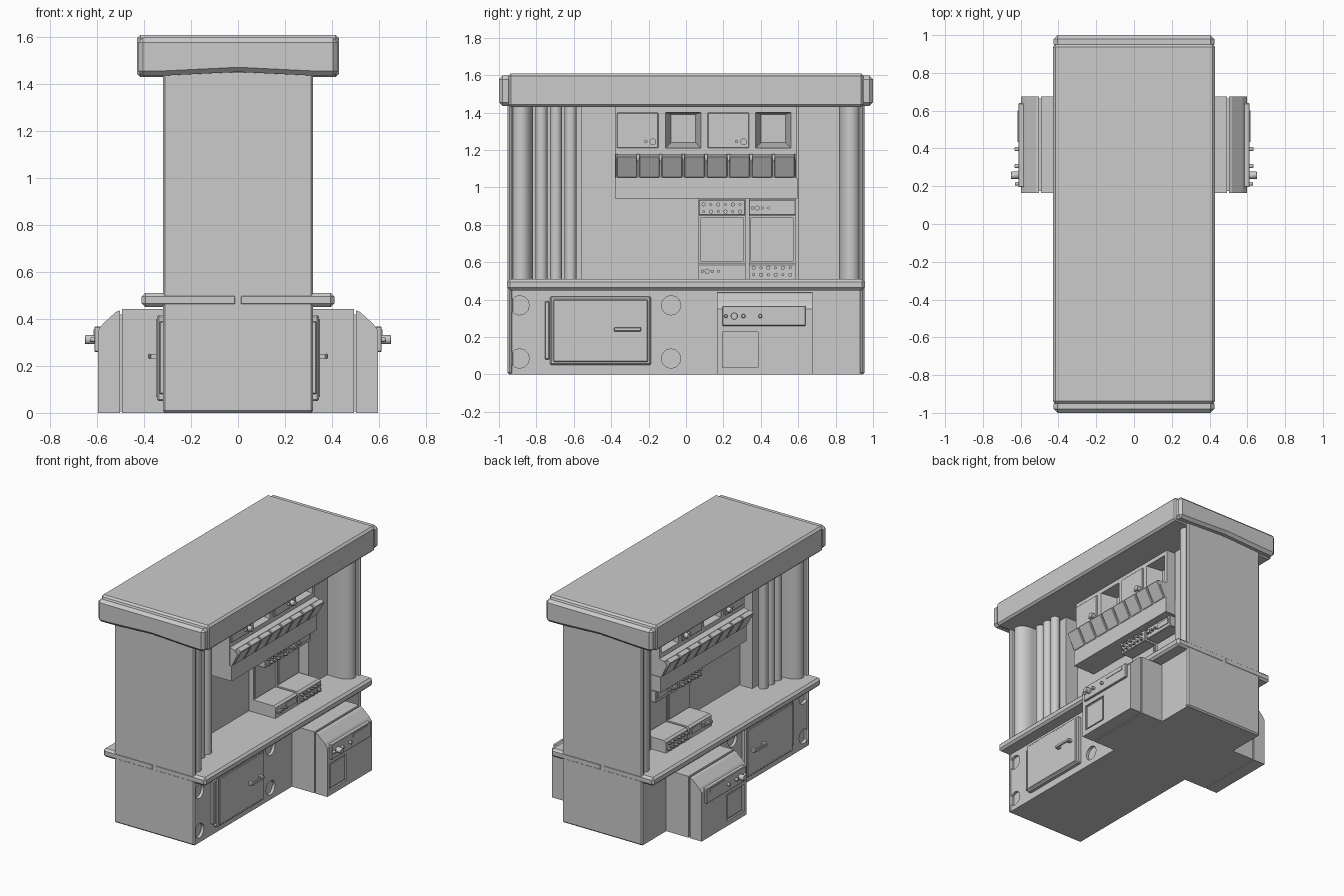
import bpy, bmesh, math
from mathutils import Matrix

if "Cube" in bpy.data.objects:
    bpy.data.objects.remove(bpy.data.objects["Cube"])


def finish(name, bm, bevel=0.0, mirror=True, smooth=False, cutters=()):
    bmesh.ops.recalc_face_normals(bm, faces=bm.faces)
    me = bpy.data.meshes.new(name)
    bm.to_mesh(me)
    bm.free()
    if smooth:
        me.polygons.foreach_set("use_smooth", [True] * len(me.polygons))
        me.set_sharp_from_angle(angle=math.radians(40))
    ob = bpy.data.objects.new(name, me)
    bpy.context.collection.objects.link(ob)
    for c in cutters:
        m = ob.modifiers.new("cut", 'BOOLEAN')
        m.object, m.operation, m.solver = c, 'DIFFERENCE', 'EXACT'
    if bevel:
        m = ob.modifiers.new("bevel", 'BEVEL')
        m.width, m.segments, m.limit_method = bevel, 1, 'ANGLE'
    if mirror:
        m = ob.modifiers.new("mirror", 'MIRROR')
        m.use_axis = (True, False, False)
        m.use_clip = m.use_mirror_merge = False
    return ob


def box(name, x, y, z, **kw):
    bm = bmesh.new()
    bmesh.ops.create_cube(bm, size=1)
    for v in bm.verts:
        for i, (lo, hi) in enumerate((x, y, z)):
            v.co[i] = lo if v.co[i] < 0 else hi
    return finish(name, bm, **kw)


def prism(name, pts, y0, y1, **kw):
    """x-z profile swept along y"""
    bm = bmesh.new()
    f = bm.faces.new([bm.verts.new((px, y0, pz)) for px, pz in pts])
    r = bmesh.ops.extrude_face_region(bm, geom=[f])
    for v in r["geom"]:
        if isinstance(v, bmesh.types.BMVert):
            v.co.y = y1
    return finish(name, bm, **kw)


def peg(name, x0, x1, y, z, r, n=12, **kw):
    """cylinder along x"""
    bm = bmesh.new()
    bmesh.ops.create_cone(bm, cap_ends=True, segments=n, radius1=r, radius2=r, depth=x1 - x0,
                          matrix=Matrix.Translation(((x0 + x1) / 2, y, z)) @ Matrix.Rotation(math.pi / 2, 4, 'Y'))
    return finish(name, bm, smooth=True, **kw)


def post(name, x, y, rx, ry, z0, z1, n=24):
    """elliptical upright cylinder"""
    bm = bmesh.new()
    bmesh.ops.create_cone(bm, cap_ends=True, segments=n, radius1=1, radius2=1, depth=z1 - z0,
                          matrix=Matrix.Translation((x, y, (z0 + z1) / 2)) @ Matrix.Diagonal((rx, ry, 1, 1)))
    return finish(name, bm, smooth=True)


def cutter(ob):
    ob.hide_render = True
    ob.display_type = 'WIRE'
    return ob


# base with round sockets in its sides
sockets = [cutter(peg("socket_cutter", .295, .4, y, z, .052, mirror=False))
           for y in (-.89, -.08) for z in (.085, .37)]
box("base", (0, .315), (-.945, .945), (0, .45), cutters=sockets)

# end walls, core wall and the proud wall panels beside the niche
for s in (-1, 1):
    box("end_wall", (-.32, .32), sorted((s * .925, s * .955)), (0, 1.46), bevel=.01, mirror=False)
box("core_wall", (-.04, .04), (-.93, .93), (.45, 1.46), mirror=False)
box("front_wall_panel", (.03, .14), (-.93, -.555), (.45, 1.46))
box("back_wall_panel", (.03, .14), (.6, .93), (.45, 1.46))

# counter
box("counter", (.0, .41), (-.957, .957), (.45, .51), bevel=.015)

# rounded corner columns and poles
for y in (-.88, .88):
    post("corner_column", .22, y, .095, .063, .5, 1.45, 32)
    box("column_backing", (.1, .22), (y - .063, y + .063), (.5, 1.45))
for y in (-.773, -.695, -.617):
    post("pole", .185, y, .032, .032, .5, 1.45)

# roof slab with fascia plates on both ends
box("roof", (-.43, .43), (-.95, .95), (1.43, 1.61), bevel=.014, mirror=False)
fascia = [(-.425, 1.435), (-.31, 1.437), (0, 1.452), (.31, 1.437), (.425, 1.435), (.425, 1.598), (-.425, 1.598)]
for s in (-1, 1):
    prism("roof_fascia", fascia, s * .93, s * 1.0, bevel=.02, mirror=False)


# upper cabinet with two tapered cubbyholes
def cubby_cutter(y0, y1, z0, z1):
    bm = bmesh.new()
    bmesh.ops.create_cube(bm, size=1)
    for v in bm.verts:
        k = .03 if v.co.x < 0 else -.004
        v.co.y = y0 + k if v.co.y < 0 else y1 - k
        v.co.z = z0 + k if v.co.z < 0 else z1 - k * .3
        v.co.x = .085 if v.co.x < 0 else .215
    return cutter(finish("cubby_cutter", bm, mirror=False))


holes = [cubby_cutter(y, y + .19, 1.21, 1.4) for y in (-.11, .372)]
box("upper_cabinet", (.03, .2), (-.38, .59), (.94, 1.44), cutters=holes)
for y in (-.37, .115):
    box("cabinet_door", (.19, .21), (y, y + .222), (1.21, 1.4), bevel=.004)
    peg("cabinet_knob", .205, .24, y + .193, 1.244, .018)
    peg("cabinet_lock", .205, .222, y + .155, 1.246, .009)

# row of tilted bins with a shelf strip under them
prism("bin_backing", [(.19, 1.05), (.215, 1.05), (.26, 1.145), (.235, 1.17), (.19, 1.18)], -.378, .588)
for i in range(8):
    y = -.375 + i * .1205
    prism("bin", [(.19, 1.052), (.225, 1.055), (.285, 1.165), (.255, 1.18), (.19, 1.14)],
          y + .004, y + .114, bevel=.004)
box("shelf_strip", (.1, .215), (-.38, .595), (.94, 1.05))


# pair of counter machines: knob grid on one panel, display on the other
def knob_grid(y, z, x):
    for i in range(6):
        for dz in (-.019, .019):
            peg("machine_button", x, x + .02, y + .026 + i * .039, z + dz, .011 if (i + (dz > 0)) % 2 else .008, 8)


def display_panel(y, z, x):
    box("machine_display", (x - .01, x + .006), (y + .12, y + .232), (z - .014, z + .026))
    for dy, r in ((.02, .009), (.045, .014), (.072, .008), (.105, .008)):
        peg("machine_knob", x, x + .022, y + dy, z, r, 8)


for y, flip in ((.068, False), (.336, True)):
    box("machine_back", (.03, .075), (y, y + .25), (.5, .95))
    box("machine_top", (.03, .17), (y, y + .25), (.85, .935), bevel=.004)
    prism("machine_tray", [(.03, .505), (.25, .505), (.25, .585), (.235, .597), (.03, .597)], y, y + .25)
    box("machine_panel", (.07, .085), (y + .01, y + .24), (.605, .84))
    top, low = (display_panel, knob_grid) if flip else (knob_grid, display_panel)
    top(y, .89, .17)
    low(y, .552, .25)

# base door with hinge bar and handle
box("base_door", (.3, .345), (-.727, -.187), (.05, .417), bevel=.008)
box("base_door_face", (.34, .35), (-.71, -.204), (.067, .4), bevel=.004)
box("door_hinge", (.31, .335), (-.755, -.73), (.08, .39), bevel=.005)
box("door_handle", (.37, .383), (-.385, -.24), (.23, .252), bevel=.004)
for y in (-.37, -.255):
    box("handle_mount", (.345, .375), (y - .012, y + .012), (.231, .251))

# projecting side unit: rear block, seam, and sloped front block with a window
box("side_unit_rear", (.3, .493), (.165, .675), (.0, .442))
box("side_unit_seam", (.48, .52), (.175, .665), (.005, .42))
window = cutter(box("window_cutter", (.585, .65), (.195, .385), (.037, .227), mirror=False))
prism("side_unit_front", [(.503, 0), (.597, 0), (.597, .35), (.575, .38), (.52, .43), (.503, .437)],
      .165, .675, cutters=[window])
box("window_pane", (.58, .592), (.207, .373), (.049, .215))

# control panel on the side unit
box("control_panel", (.57, .612), (.195, .64), (.26, .367), bevel=.004)
box("control_display", (.605, .616), (.435, .6), (.33, .355))
for y, r, x in ((.213, .01, .63), (.258, .02, .652), (.307, .011, .632), (.397, .011, .632)):
    peg("control_knob", .605, x, y, .312, r, bevel=.003)
